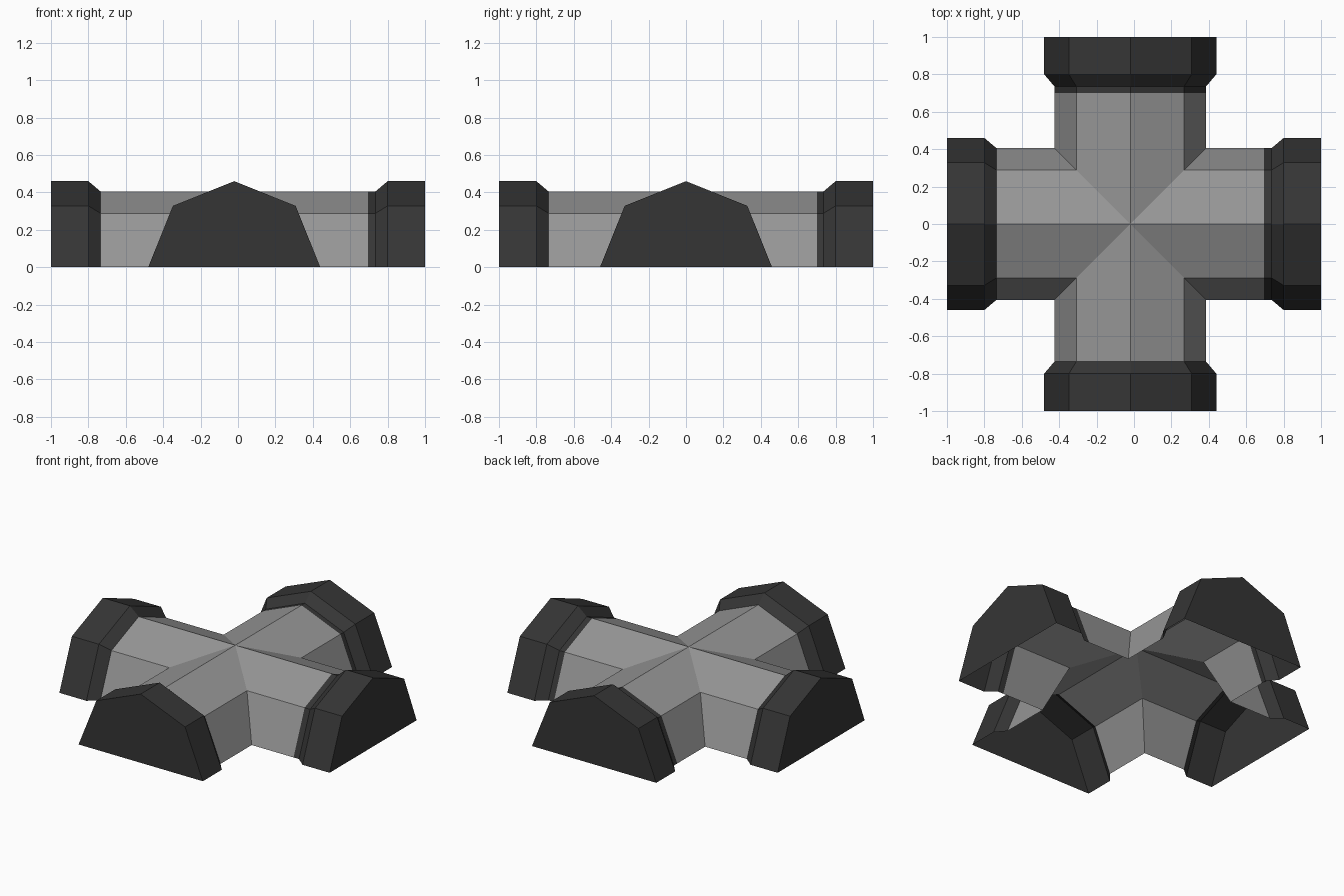
import bpy, bmesh
from mathutils import Matrix, Vector

if "Cube" in bpy.data.objects:
    bpy.data.objects.remove(bpy.data.objects["Cube"])

CX = -0.02  # the crossing sits slightly left of centre
PIPE = [(-0.405, 0), (-0.288, 0.288), (0, 0.405), (0.288, 0.288), (0.405, 0)]
COLLAR = [(-0.46, 0), (-0.328, 0.328), (0, 0.46), (0.328, 0.328), (0.46, 0)]


def material(name, v):
    m = bpy.data.materials.new(name)
    m.diffuse_color = (v, v, v, 1)
    m.use_nodes = True
    m.node_tree.nodes["Principled BSDF"].inputs["Base Color"].default_value = m.diffuse_color
    return m


LIGHT = material("light grey", 0.305)
DARK = material("dark grey", 0.036)


def turn(quarter):
    return Matrix.Translation((CX, 0, 0)) @ Matrix.Rotation(quarter * 1.5707963268, 4, 'Z')


def loft(bm, rings, matrix, cap=False):
    """Join open half-pipe rings into a shell, optionally closing the last ring."""
    rows = [[bm.verts.new(matrix @ Vector(p)) for p in ring] for ring in rings]
    for a, b in zip(rows, rows[1:]):
        for i in range(len(a) - 1):
            bm.faces.new((a[i], b[i], b[i + 1], a[i + 1]))
    if cap:
        bm.faces.new(rows[-1])


def finish(bm, name, mat):
    bmesh.ops.remove_doubles(bm, verts=bm.verts, dist=0.0005)
    bmesh.ops.recalc_face_normals(bm, faces=bm.faces)
    # open shells: make sure the roof faces point up
    if sum(f.normal.z * f.calc_area() for f in bm.faces) < 0:
        bmesh.ops.reverse_faces(bm, faces=bm.faces)
    me = bpy.data.meshes.new(name)
    bm.to_mesh(me)
    bm.free()
    me.materials.append(mat)
    bpy.context.collection.objects.link(bpy.data.objects.new(name, me))


# name, quarter turn, where the pale pipe stops, distance from crossing to the collar origin
ARMS = [("right", 0, 0.695, -CX), ("back", 1, 0.70, 0),
        ("left", 2, 0.735, CX), ("front", 3, 0.735, 0)]

# Crossed half-pipes, mitred on the diagonals and open underneath
bm = bmesh.new()
for name, q, stop, off in ARMS:
    loft(bm, [[(abs(s), s, z) for s, z in PIPE],
              [(stop + off, s, z) for s, z in PIPE]], turn(q))
finish(bm, "crossed_pipe", LIGHT)

# Flared collars with closed outer ends; two have a short dark sleeve
for name, q, stop, off in ARMS:
    stations = [(0.735, PIPE), (0.80, COLLAR), (1.0, COLLAR)]
    if stop < 0.735:
        stations.insert(0, (stop, PIPE))
    bm = bmesh.new()
    loft(bm, [[(d + off, s, z) for s, z in prof] for d, prof in stations],
         turn(q), cap=True)
    finish(bm, name + "_collar", DARK)
